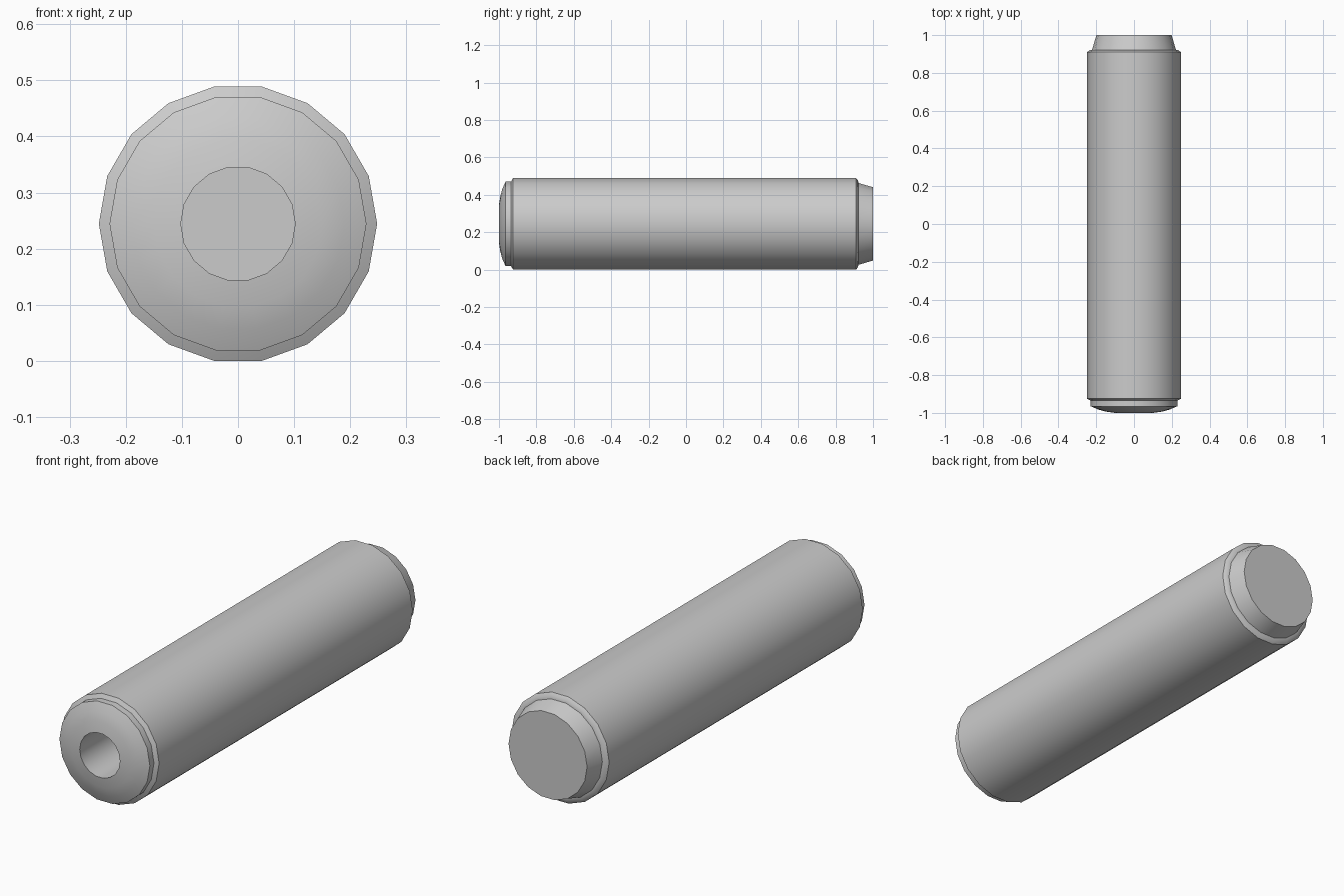
import bpy, bmesh, math

if "Cube" in bpy.data.objects:
    bpy.data.objects.remove(bpy.data.objects["Cube"])

SIDES = 18
AXIS_Z = 0.2445  # height of the cylinder axis


def lathe(name, profile):
    """Turn (radius, y) points about the long y axis and close both ends."""
    bm = bmesh.new()
    rings = []
    for r, y in profile:
        ring = []
        for i in range(SIDES):
            a = 2 * math.pi * i / SIDES
            ring.append(bm.verts.new((r * math.cos(a), y, AXIS_Z + r * math.sin(a))))
        rings.append(ring)
    for a, b in zip(rings, rings[1:]):
        for i in range(SIDES):
            j = (i + 1) % SIDES
            bm.faces.new((a[i], a[j], b[j], b[i]))
    bm.faces.new(rings[0])
    bm.faces.new(rings[-1])
    bmesh.ops.recalc_face_normals(bm, faces=bm.faces)
    mesh = bpy.data.meshes.new(name)
    bm.to_mesh(mesh)
    bm.free()
    obj = bpy.data.objects.new(name, mesh)
    bpy.context.collection.objects.link(obj)
    bpy.ops.object.select_all(action='DESELECT')
    obj.select_set(True)
    bpy.context.view_layer.objects.active = obj
    bpy.ops.object.shade_smooth_by_angle(angle=math.radians(30))
    return obj


bore = [(0.102, -0.45), (0.102, -1.0)]
domed_nose = [(0.15, -0.993), (0.19, -0.982), (0.229, -0.965)]
front_collar = [(0.229, -0.935), (0.235, -0.932)]
barrel = [(0.248, -0.925), (0.248, 0.91), (0.235, 0.92)]
tapered_tail = [(0.222, 0.922), (0.199, 1.0)]

lathe("turned_cylinder", bore + domed_nose + front_collar + barrel + tapered_tail)
